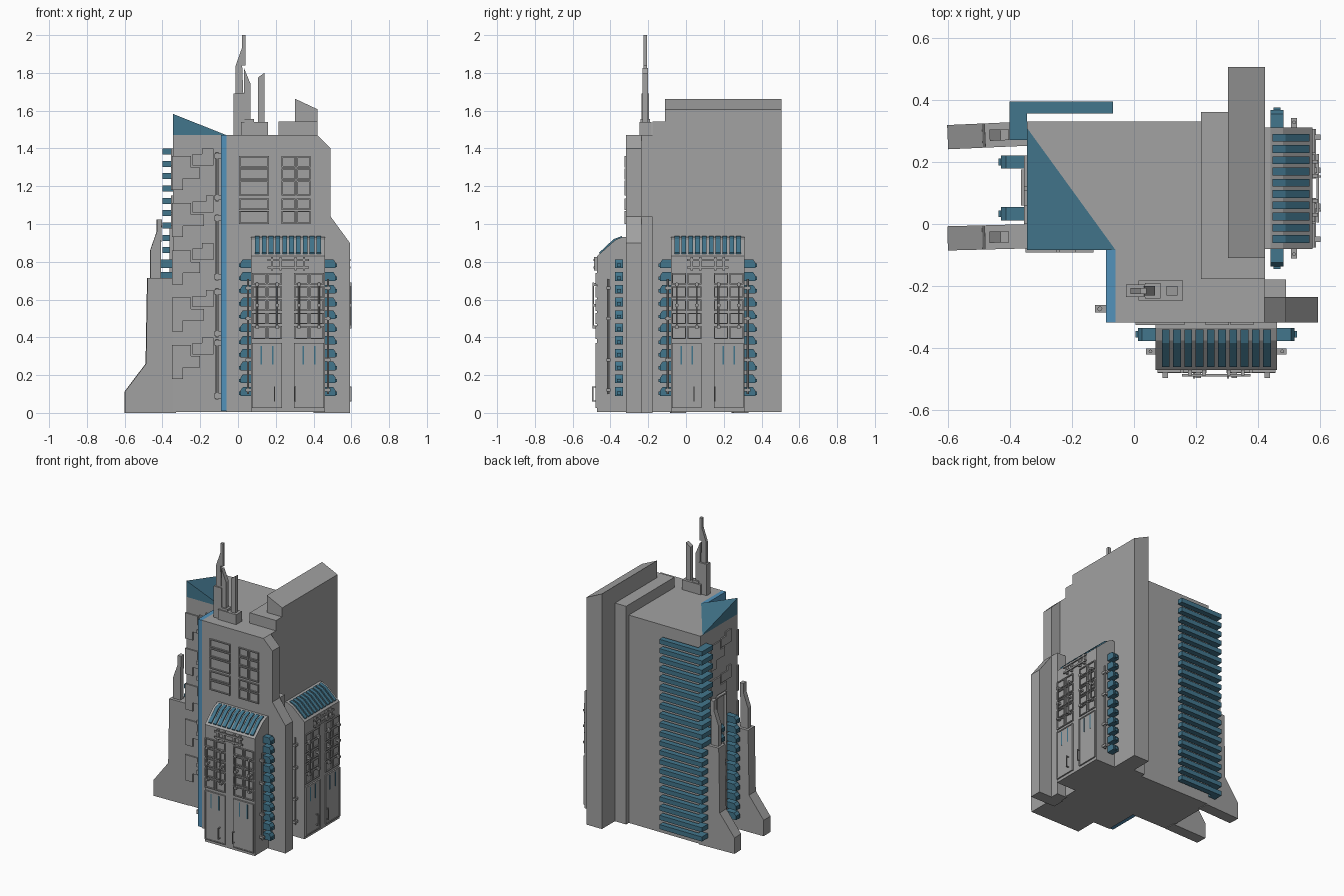
import bpy, bmesh, math
from mathutils import Matrix, Vector


def material(name, rgb):
    m = bpy.data.materials.new(name)
    m.diffuse_color = (*rgb, 1)
    return m


GREY = material("concrete grey", (0.36, 0.36, 0.36))
TEAL = material("teal glass", (0.055, 0.18, 0.265))
BLUE = material("bright blue", (0.085, 0.29, 0.50))


class Part:
    """Collects simple solids into one object, placed by a matrix."""

    def __init__(self, name, mat, matrix=Matrix()):
        self.name, self.mat, self.mx, self.bm = name, mat, matrix, bmesh.new()

    def prism(self, pts, axis, lo, hi):
        # extrude a 2D profile: axis x -> (y,z), y -> (x,z), z -> (x,y)
        def co(p, h):
            return Vector({'x': (h, *p), 'y': (p[0], h, p[1]), 'z': (*p, h)}[axis])
        a = [self.bm.verts.new(self.mx @ co(p, lo)) for p in pts]
        b = [self.bm.verts.new(self.mx @ co(p, hi)) for p in pts]
        self.bm.faces.new(a)
        self.bm.faces.new(b)
        for i in range(len(pts)):
            j = (i + 1) % len(pts)
            self.bm.faces.new((a[i], a[j], b[j], b[i]))
        return self

    def box(self, x0, x1, y0, y1, z0, z1):
        return self.prism([(x0, y0), (x1, y0), (x1, y1), (x0, y1)], 'z', z0, z1)

    def frame(self, x0, x1, z0, z1, y0, y1, t=0.007):
        self.box(x0, x1, y0, y1, z0, z0 + t).box(x0, x1, y0, y1, z1 - t, z1)
        return self.box(x0, x0 + t, y0, y1, z0 + t, z1 - t).box(x1 - t, x1, y0, y1, z0 + t, z1 - t)

    def pipe(self, x, y, z0, z1, r=0.005):
        pts = [(x + r * math.cos(k * math.pi / 4), y + r * math.sin(k * math.pi / 4)) for k in range(8)]
        return self.prism(pts, 'z', z0, z1)

    def done(self):
        bmesh.ops.recalc_face_normals(self.bm, faces=self.bm.faces[:])
        me = bpy.data.meshes.new(self.name)
        self.bm.to_mesh(me)
        self.bm.free()
        me.materials.append(self.mat)
        ob = bpy.data.objects.new(self.name, me)
        bpy.context.collection.objects.link(ob)
        return ob


def place(x, y, deg=0):
    return Matrix.Translation((x, y, 0)) @ Matrix.Rotation(math.radians(deg), 4, 'Z')


# Main tower: stepped plan, rear block and tall slab
Part("main_tower", GREY).prism(
    [(-0.345, -0.083), (-0.06, -0.083), (-0.06, -0.317), (0.42, -0.317), (0.42, 0.33), (-0.345, 0.33)],
    'z', 0.005, 1.47).done()
Part("shoulder_block", GREY).box(0.215, 0.421, -0.177, 0.36, 0.005, 1.543).done()
Part("tall_slab", GREY).prism([(0.302, 0.005), (0.422, 0.005), (0.422, 1.607), (0.302, 1.663)],
                              'y', -0.11, 0.506).done()
Part("corner_fin", GREY).prism(
    [(0.4, 0), (0.592, 0), (0.592, 0.9), (0.49, 1.04), (0.49, 1.4), (0.42, 1.47), (0.4, 1.47)],
    'y', -0.317, -0.235).done()
Part("corner_fin_backing", GREY).box(0.41, 0.49, -0.235, -0.178, 0, 1.04).done()
Part("blue_edge", BLUE).box(-0.09, -0.058, -0.317, -0.083, 0.01, 1.47).done()

# Sloped glass roof, a three-sided pyramid
bm = bmesh.new()
v = [bm.verts.new(c) for c in ((-0.345, 0.31, 1.47), (-0.345, -0.083, 1.47),
                               (-0.06, -0.083, 1.47), (-0.345, -0.083, 1.583))]
for f in ((0, 1, 2), (0, 1, 3), (1, 2, 3), (2, 0, 3)):
    bm.faces.new([v[i] for i in f])
roof = Part("glass_roof", TEAL)
roof.bm.free()
roof.bm = bm
roof.done()

# Wrap-around louvres on the back left corner
louvres = Part("corner_louvres", TEAL)
for i in range(21):
    z = 1.384 - i * 0.0653
    louvres.prism([(-0.40, 0.27), (-0.345, 0.27), (-0.345, 0.355), (-0.068, 0.355), (-0.068, 0.394), (-0.40, 0.394)],
                  'z', z - 0.016, z + 0.016)
louvres.done()

# Rooftop masts
masts = Part("roof_masts", GREY)
masts.box(0.015, 0.158, -0.247, -0.182, 1.47, 1.54)
masts.box(-0.025, 0.035, -0.235, -0.195, 1.47, 1.69)
masts.prism([(-0.012, 1.69), (0.028, 1.69), (0.022, 1.84), (0.04, 1.84), (0.04, 2.0), (0.02, 2.0),
             (0.02, 1.93), (-0.012, 1.84)], 'y', -0.226, -0.206)
masts.prism([(0.03, 1.54), (0.067, 1.54), (0.067, 1.74), (0.032, 1.825)], 'y', -0.23, -0.2)
masts.prism([(0.105, 1.54), (0.14, 1.54), (0.14, 1.80), (0.105, 1.775)], 'y', -0.23, -0.2)
masts.box(0.035, 0.085, -0.24, -0.19, 1.54, 1.556)
masts.done()

# Left buttresses with small spires
for n, y in (("rear", 0.29), ("front", -0.04)):
    b = Part(n + "_buttress", GREY, place(-0.36, y, 2.5 if n == "rear" else 1.5))
    b.prism([(-0.24, 0), (0.03, 0), (0.03, 0.715), (-0.12, 0.715), (-0.128, 0.26), (-0.24, 0.112)],
            'y', -0.039, 0.039)
    b.prism([(-0.105, 0.71), (-0.048, 0.71), (-0.048, 0.88), (-0.043, 1.025), (-0.07, 1.025), (-0.07, 0.96),
             (-0.105, 0.86)], 'y', -0.018, 0.018)
    b.done()


# Column of tapered window boxes; sticks out along +x or -x by sign
def window_column(name, matrix, x, y, sign, step_depth=0.062):
    p = Part(name, TEAL, matrix)
    for i in range(11):
        z = 0.79 - i * 0.0677
        x1, x2 = x + sign * step_depth * 0.8, x + sign * step_depth
        p.prism([(x, z - 0.023), (x2, z - 0.023), (x2, z + 0.005), (x1, z + 0.023), (x, z + 0.023)],
                'y', y - 0.021, y + 0.021)
        p.box(min(x2, x2 + sign * 0.008), max(x2, x2 + sign * 0.008), y - 0.011, y + 0.011, z - 0.018, z)
    p.done()


window_column("left_windows_front", Matrix(), -0.345, 0.033, -1, 0.083)
window_column("left_windows_rear", Matrix(), -0.345, 0.2, -1, 0.083)


# Entrance pavilion: local x along the wall, -y outward
def pavilion(side, mx):
    Part(side + "_pavilion", GREY, mx).prism(
        [(0.02, 0.005), (-0.155, 0.005), (-0.155, 0.83), (-0.06, 0.915), (-0.02, 0.932), (0.02, 0.932)],
        'x', -0.195, 0.195).done()
    slats = Part(side + "_roof_slats", TEAL, mx)
    for i in range(10):
        x = (i - 4.5) * 0.0362
        slats.prism([(-0.14, 0.832), (-0.145, 0.848), (-0.068, 0.92), (-0.025, 0.936), (-0.025, 0.92), (-0.07, 0.9)],
                    'x', x - 0.0125, x + 0.0125)
    slats.done()
    d = Part(side + "_facade_details", GREY, mx)
    slots = Part(side + "_door_slots", TEAL, mx)
    for s in (-1, 1):
        window_column(f"{side}_windows_{'left' if s < 0 else 'right'}", mx, s * 0.19, -0.04, s)
        # doors with frames, slots and handles
        a, b = sorted((s * 0.032, s * 0.19))
        d.box(a + 0.005, b - 0.005, -0.161, -0.15, 0.03, 0.365)
        d.frame(a, b, 0.025, 0.37, -0.165, -0.15)
        c = s * 0.111
        for k in (-1, 1):
            slots.box(c + k * 0.03 - 0.004, c + k * 0.03 + 0.004, -0.163, -0.155, 0.255, 0.355)
        hx = s * 0.055 - 0.02
        d.box(hx, hx + 0.006, -0.182, -0.176, 0.06, 0.14)
        d.box(hx, hx + 0.006, -0.178, -0.155, 0.06, 0.066).box(hx, hx + 0.006, -0.178, -0.155, 0.134, 0.14)
        # window grid: frames in rows, split by pipes
        for z0, z1 in ((0.39, 0.46), (0.47, 0.53), (0.54, 0.6), (0.61, 0.67), (0.68, 0.74)):
            d.frame(a, c - 0.003, z0, z1, -0.163, -0.15)
            d.frame(c + 0.003, b, z0, z1, -0.163, -0.15)
        for k in (-1, 1):
            px = c + k * 0.053
            d.pipe(px, -0.176, 0.45, 0.69)
            for z in (0.455, 0.57, 0.68):
                d.box(px - 0.009, px + 0.009, -0.181, -0.15, z - 0.007, z + 0.007)
        # side pipe with brackets
        d.pipe(s * 0.212, -0.095, 0.1, 0.71, 0.006)
        for z in (0.12, 0.28, 0.5, 0.66):
            x0, x1 = sorted((s * 0.19, s * 0.226))
            d.box(x0, x1, -0.105, -0.085, z - 0.008, z + 0.008)
    # horizontal rails above the windows
    for z in (0.77, 0.81):
        d.box(-0.11, 0.11, -0.176, -0.167, z - 0.006, z + 0.006)
    for x in (-0.085, -0.04, 0.04, 0.085):
        d.box(x - 0.006, x + 0.006, -0.172, -0.15, 0.755, 0.825)
    d.done()
    slots.done()


pavilion("front", place(0.265, -0.315))
pavilion("right", place(0.42, 0.115, 90))

# Raised frames on the upper front wall
panels = Part("upper_wall_frames", GREY)
for z0, z1 in ((1.3, 1.36), (1.235, 1.295), (1.15, 1.23), (1.075, 1.135), (1.0, 1.07)):
    panels.frame(0.005, 0.163, z0, z1, -0.325, -0.315)
    panels.frame(0.23, 0.305, z0, z1, -0.325, -0.315)
    panels.frame(0.31, 0.385, z0, z1, -0.325, -0.315)
panels.done()

# Stepped cladding plates on the left front wall and the left side
for name, mx in (("front_cladding", place(0, -0.083)), ("side_cladding", place(-0.345, -0.13, -90))):
    clad = Part(name, GREY, mx)
    side = name == "side_cladding"
    for i in range(5):
        z, w = 0.18 + i * 0.25, (0.02 if i % 2 else 0)
        if side and i < 3:
            continue
        clad.prism([(-0.35, z), (-0.29, z), (-0.29, z + 0.06), (-0.2 + w, z + 0.06), (-0.2 + w, z + 0.12),
                    (-0.25, z + 0.12), (-0.25, z + 0.18), (-0.35, z + 0.18)], 'y', -0.009, 0.005)
        clad.prism([(-0.24, z + 0.13), (-0.13, z + 0.13), (-0.13, z + 0.22), (-0.19 + w, z + 0.22),
                    (-0.19 + w, z + 0.19), (-0.24, z + 0.19)], 'y', -0.009, 0.005)
    clad.done()

# Vertical pipes on the side wall next to the blue edge
pipes = Part("edge_pipes", GREY)
for z0, z1 in ((0.07, 0.39), (0.4, 0.66), (0.7, 1.05), (1.12, 1.38)):
    pipes.pipe(-0.11, -0.273, z0, z1, 0.008)
    for z in (z0 + 0.02, z1 - 0.02):
        pipes.box(-0.125, -0.085, -0.285, -0.261, z - 0.014, z + 0.014)
pipes.done()

# Framed door panel between the left window columns
left = Part("left_panel", GREY, place(-0.345, 0.117, -90))
left.frame(-0.058, 0.058, 0.5, 0.98, -0.018, 0.005, 0.01)
left.frame(-0.058, 0.058, 0.03, 0.48, -0.018, 0.005, 0.01)
left.box(-0.05, 0.05, -0.01, 0.005, 0.04, 0.47)
left.done()
